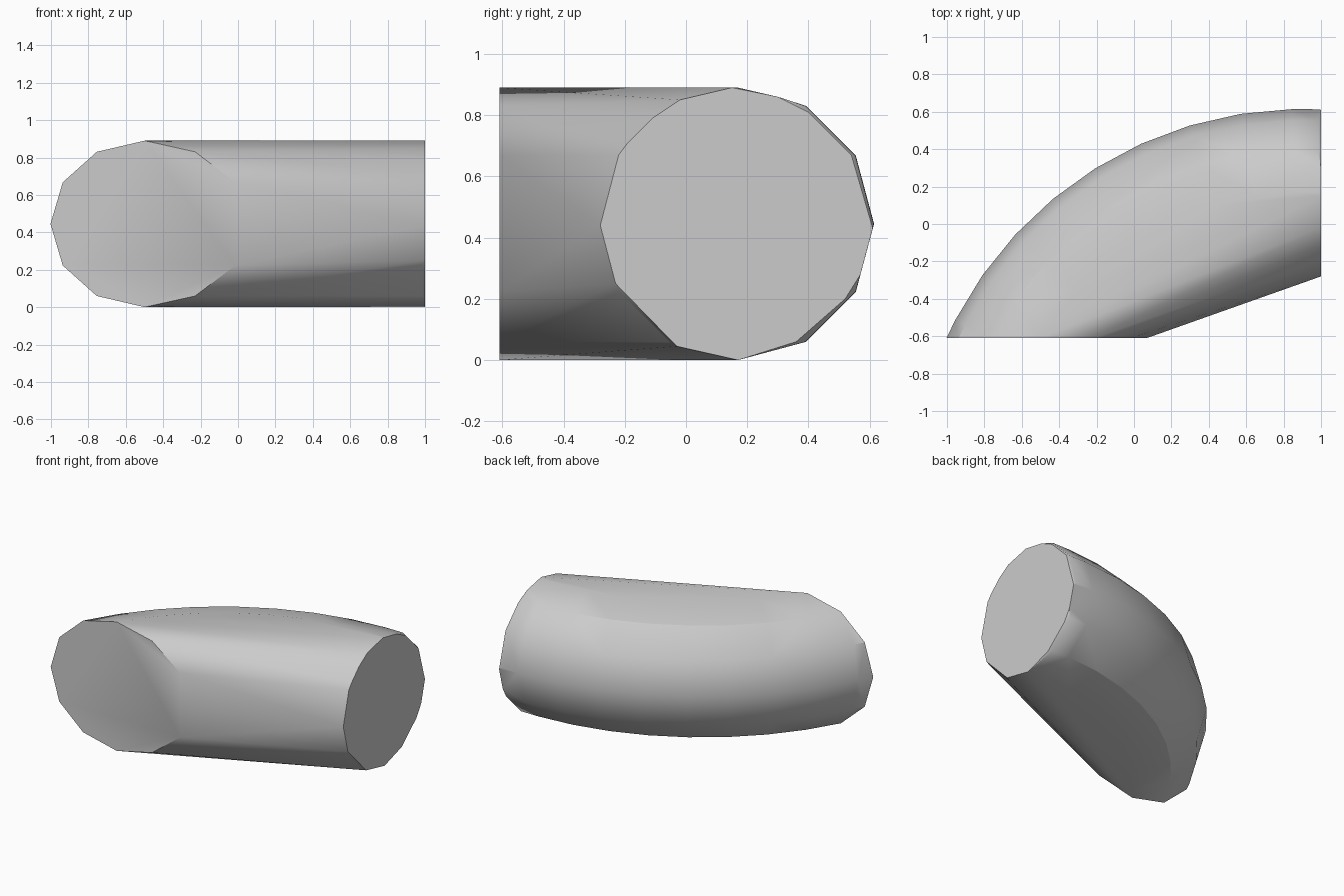
import bpy, bmesh, math

old = bpy.data.objects.get("Cube")
if old:
    bpy.data.objects.remove(old, do_unlink=True)

SIDES = 12
TUBE_R = 0.445
BEND_R = 1.645
CX, CY = 0.90, -1.475        # centre of the bend
FRONT_Y, END_X = -0.61, 0.985  # cutting planes of the two ends

grey = bpy.data.materials.new("light_grey")
grey.use_nodes = True
colour = (0.6, 0.6, 0.6, 1)
grey.diffuse_color = colour
grey.node_tree.nodes["Principled BSDF"].inputs["Base Color"].default_value = colour

bm = bmesh.new()

# Bent tube: one arc of points for each side of the section
for i in range(SIDES):
    a = 2 * math.pi * i / SIDES
    r = BEND_R + TUBE_R * math.cos(a)
    z = TUBE_R + TUBE_R * math.sin(a)
    start = math.pi - math.asin((FRONT_Y - CY) / r)
    stop = math.acos((END_X - CX) / r)
    rings = [math.radians(91.4 + 7.65 * k) for k in range(9)]
    for t in [start, stop] + [t for t in rings if t < start]:
        bm.verts.new((CX + r * math.cos(t), CY + r * math.sin(t), z))

# Slightly chamfered rim of the round end
rim = [(-0.28, 0.44), (-0.22, 0.67), (-0.19, 0.71), (-0.11, 0.79), (-0.02, 0.85),
       (0.15, 0.89), (0.30, 0.86), (0.40, 0.81), (0.54, 0.67), (0.61, 0.43),
       (0.57, 0.28), (0.52, 0.20), (0.36, 0.06), (0.17, 0.0), (-0.03, 0.045),
       (-0.23, 0.25)]
for y, z in rim:
    bm.verts.new((1.0, y, z))

# Wrap the bend in one convex skin and join the flat areas
hull = bmesh.ops.convex_hull(bm, input=bm.verts[:])
loose = [v for v in bm.verts if not v.link_faces]
bmesh.ops.delete(bm, geom=loose, context='VERTS')
bmesh.ops.dissolve_limit(bm, angle_limit=math.radians(0.5),
                         verts=bm.verts[:], edges=bm.edges[:])
bmesh.ops.recalc_face_normals(bm, faces=bm.faces[:])

mesh = bpy.data.meshes.new("bent_tube")
bm.to_mesh(mesh)
bm.free()
mesh.materials.append(grey)
tube = bpy.data.objects.new("bent_tube", mesh)
bpy.context.collection.objects.link(tube)

bpy.ops.object.select_all(action='DESELECT')
tube.select_set(True)
bpy.context.view_layer.objects.active = tube
bpy.ops.object.shade_smooth_by_angle(angle=math.radians(30))
